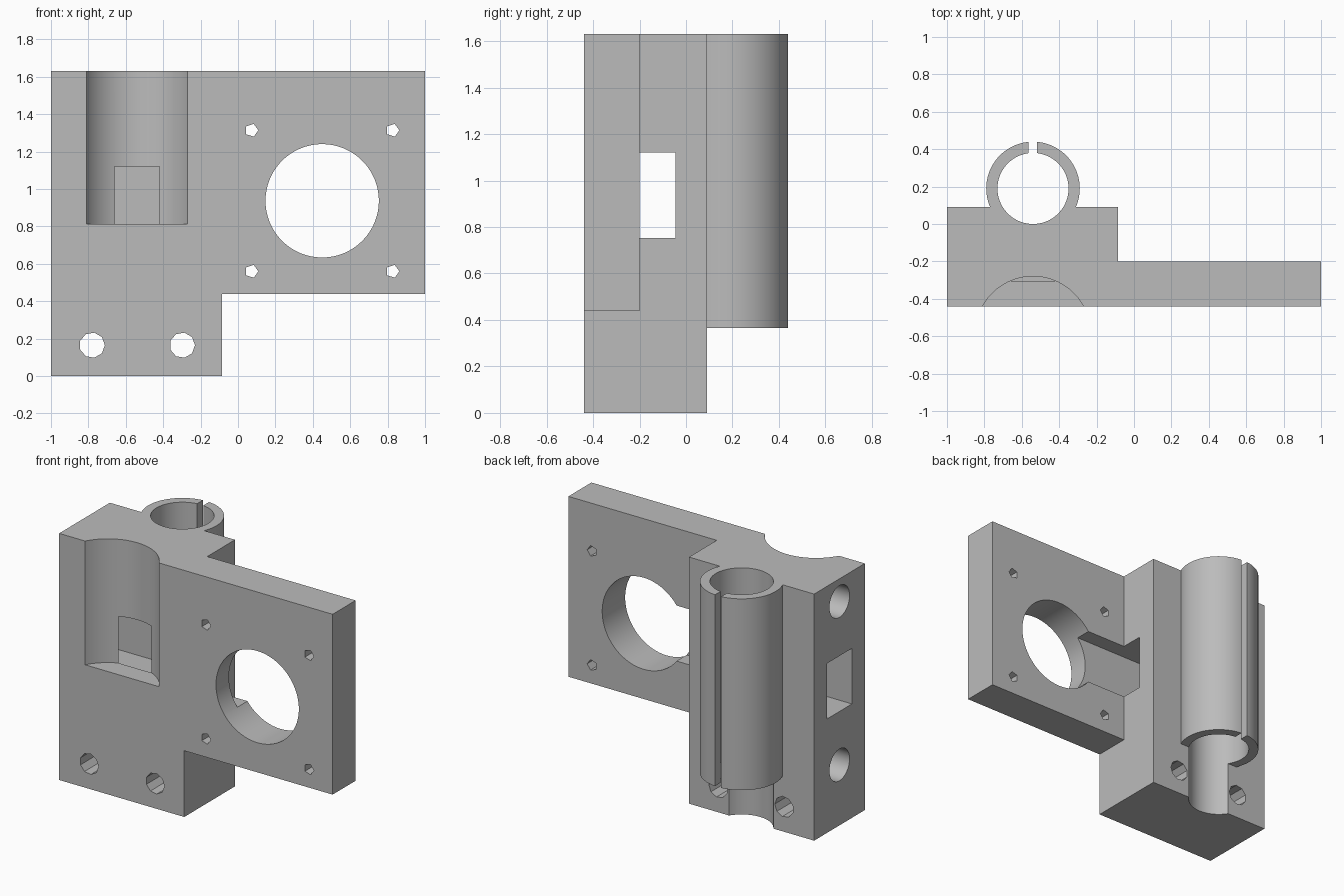
import bpy, bmesh, math
from mathutils import Matrix, Vector

cube = bpy.data.objects.get("Cube")
if cube:
    bpy.data.objects.remove(cube, do_unlink=True)

TOP = 1.63
FRONT, BACK = -0.44, 0.09
TUBE_X, TUBE_Y = -0.54, 0.19

gray = bpy.data.materials.new("plain gray")
gray.use_nodes = True
gray.diffuse_color = (0.5, 0.5, 0.5, 1)
gray.node_tree.nodes["Principled BSDF"].inputs["Base Color"].default_value = (0.5, 0.5, 0.5, 1)


def make_object(name, bm):
    bmesh.ops.recalc_face_normals(bm, faces=bm.faces)
    mesh = bpy.data.meshes.new(name)
    bm.to_mesh(mesh)
    bm.free()
    mesh.materials.append(gray)
    obj = bpy.data.objects.new(name, mesh)
    bpy.context.collection.objects.link(obj)
    return obj


def box(name, low, high):
    low, high = Vector(low), Vector(high)
    bm = bmesh.new()
    bmesh.ops.create_cube(bm, size=1, matrix=Matrix.Translation((low + high) / 2)
                          @ Matrix.Diagonal((*(high - low), 1)))
    return make_object(name, bm)


def cylinder(name, start, axis, length, radius, sides=96):
    """Prism whose first corner points to +x (or up, when it lies along x)."""
    axis = Vector(axis)
    first = Vector((0, 0, 1)) if axis.x else Vector((1, 0, 0))
    second = axis.cross(first)
    bm = bmesh.new()
    ring = []
    for i in range(sides):
        a = math.tau * i / sides
        ring.append(bm.verts.new(Vector(start) + radius * (first * math.cos(a) + second * math.sin(a))))
    face = bm.faces.new(ring)
    new = bmesh.ops.extrude_face_region(bm, geom=[face])["geom"]
    bmesh.ops.translate(bm, vec=axis * length,
                        verts=[v for v in new if isinstance(v, bmesh.types.BMVert)])
    return make_object(name, bm)


def combine(target, tool, operation="DIFFERENCE"):
    mod = target.modifiers.new("combine", "BOOLEAN")
    mod.operation, mod.solver, mod.object = operation, "EXACT", tool
    bpy.context.view_layer.objects.active = target
    bpy.ops.object.modifier_apply(modifier=mod.name)
    bpy.data.objects.remove(tool, do_unlink=True)


# Column and motor plate: stepped plan, extruded upward
plan = [(-1, FRONT), (1, FRONT), (1, -0.2), (-0.085, -0.2), (-0.085, BACK), (-1, BACK)]
bm = bmesh.new()
base = bm.faces.new([bm.verts.new((x, y, 0)) for x, y in plan])
new = bmesh.ops.extrude_face_region(bm, geom=[base])["geom"]
bmesh.ops.translate(bm, vec=(0, 0, TOP), verts=[v for v in new if isinstance(v, bmesh.types.BMVert)])
body = make_object("carriage_bracket", bm)
combine(body, box("under_plate", (-0.085, -0.6, -0.1), (1.1, -0.17, 0.438)))

# Split tube on the back, its bore running down the whole column
combine(body, cylinder("tube", (TUBE_X, TUBE_Y, 0.365), (0, 0, 1), TOP - 0.365, 0.25), "UNION")
combine(body, cylinder("bore", (TUBE_X, TUBE_Y, -0.1), (0, 0, 1), 2, 0.19))
combine(body, box("tube_split", (TUBE_X - 0.024, TUBE_Y, 0.2), (TUBE_X + 0.021, 0.6, 1.8)))

# Rounded recess in the front
combine(body, cylinder("front_recess", (TUBE_X, -0.588, 0.812), (0, 0, 1), 1, 0.308))

# Belt slot from the side face into the motor opening
combine(body, box("belt_slot", (-1.1, -0.305, 0.753), (0.45, -0.045, 1.12)))

# Blind rod sockets in the side face
for z in (0.4, 1.48):
    combine(body, cylinder("rod_socket", (-1.1, -0.175, z), (1, 0, 0), 0.92, 0.105, 48))

# Motor opening and its screw holes
combine(body, cylinder("motor_opening", (0.45, -0.7, 0.937), (0, 1, 0), 1, 0.303))
for x in (0.073, 0.827):
    for z in (0.56, 1.314):
        combine(body, cylinder("motor_screw", (x, -0.7, z), (0, 1, 0), 1, 0.036, 5))

# Clamp screw holes low on the column
for x in (-0.78, -0.298):
    combine(body, cylinder("clamp_screw", (x, -0.7, 0.165), (0, 1, 0), 1, 0.068, 9))

bpy.ops.object.select_all(action="DESELECT")
body.select_set(True)
bpy.context.view_layer.objects.active = body
bpy.ops.object.shade_smooth_by_angle(angle=math.radians(25))
